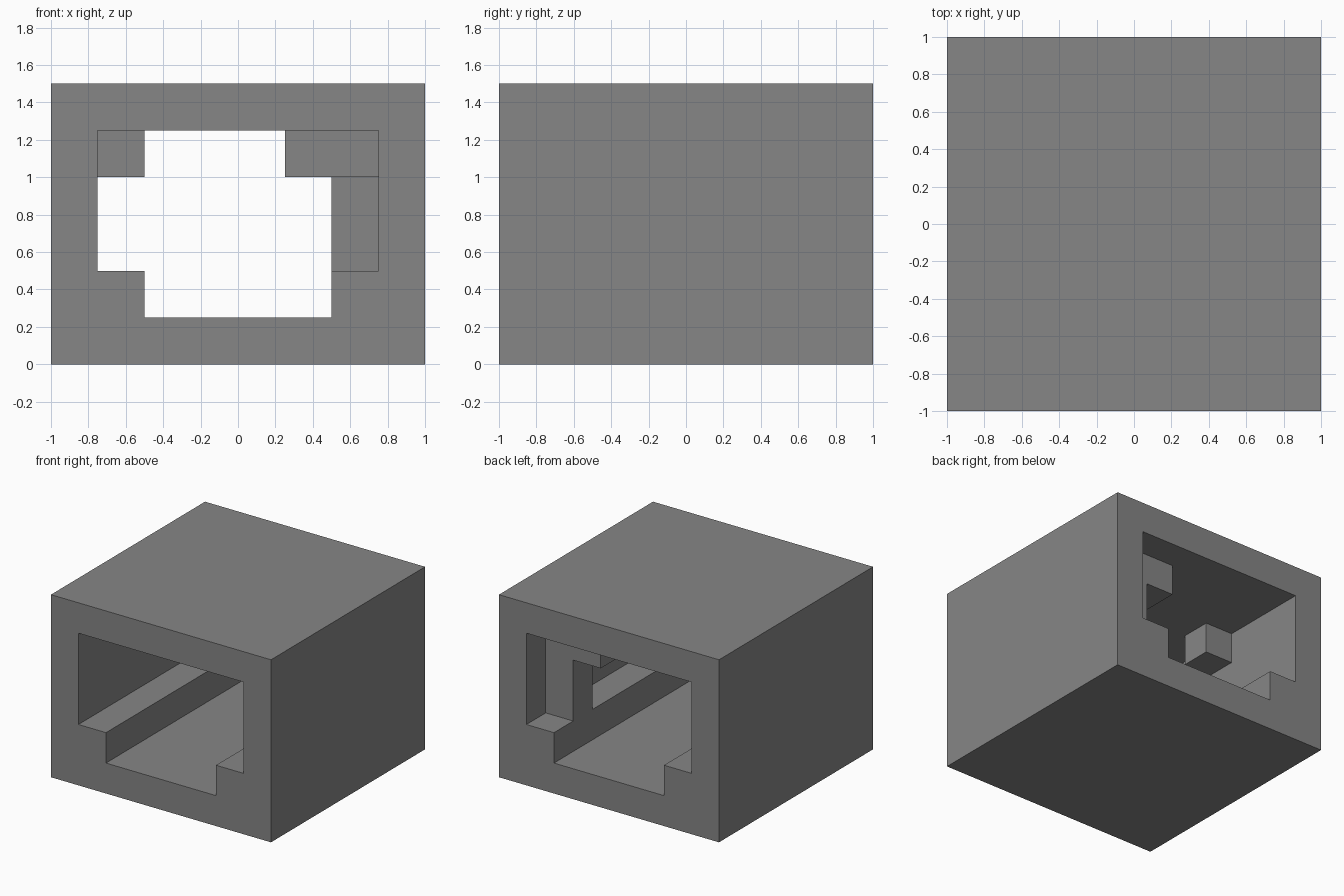
import bpy
import bmesh
from mathutils import Vector

cube = bpy.data.objects.get("Cube")
if cube:
    bpy.data.objects.remove(cube, do_unlink=True)

# One plain grey for everything
GREY = (0.24, 0.24, 0.24, 1.0)
grey = bpy.data.materials.new("plain grey")
grey.use_nodes = True
grey.diffuse_color = GREY
grey.node_tree.nodes["Principled BSDF"].inputs["Base Color"].default_value = GREY


def prism(name, loops, y_front, y_back):
    """Fill x/z outlines (later loops are holes) and extrude along y."""
    bm = bmesh.new()
    edges = []
    for loop in loops:
        verts = [bm.verts.new((x, y_front, z)) for x, z in loop]
        edges += [bm.edges.new((v, verts[i - 1])) for i, v in enumerate(verts)]
    bmesh.ops.triangle_fill(bm, use_beauty=True, edges=edges,
                            normal=Vector((0, -1, 0)))
    out = bmesh.ops.extrude_face_region(bm, geom=bm.faces[:], use_keep_orig=True)
    moved = [g for g in out["geom"] if isinstance(g, bmesh.types.BMVert)]
    bmesh.ops.translate(bm, verts=moved, vec=(0, y_back - y_front, 0))
    bmesh.ops.recalc_face_normals(bm, faces=bm.faces[:])
    mesh = bpy.data.meshes.new(name)
    bm.to_mesh(mesh)
    bm.free()
    mesh.materials.append(grey)
    obj = bpy.data.objects.new(name, mesh)
    bpy.context.collection.objects.link(obj)
    return obj


def rect(x0, x1, z0, z1):
    return [(x0, z0), (x1, z0), (x1, z1), (x0, z1)]


# Outer shell with a tunnel that has a low ledge along each side
half_tunnel = [(0.5, 0.25), (0.5, 0.5), (0.75, 0.5), (0.75, 1.25)]
tunnel = half_tunnel + [(-x, z) for x, z in reversed(half_tunnel)]
prism("tunnel_shell", [rect(-1, 1, 0, 1.5), tunnel], -1, 1)

# Post on the left ledge, beam above it, block under the roof on the right
prism("left_post", [rect(0.5, 0.75, 0.5, 1)], 0.5, 0.75)
prism("left_roof_beam", [rect(0.25, 0.75, 1, 1.25)], 0.25, 0.75)
prism("right_roof_block", [rect(-0.75, -0.5, 1, 1.25)], 0, 0.25)
